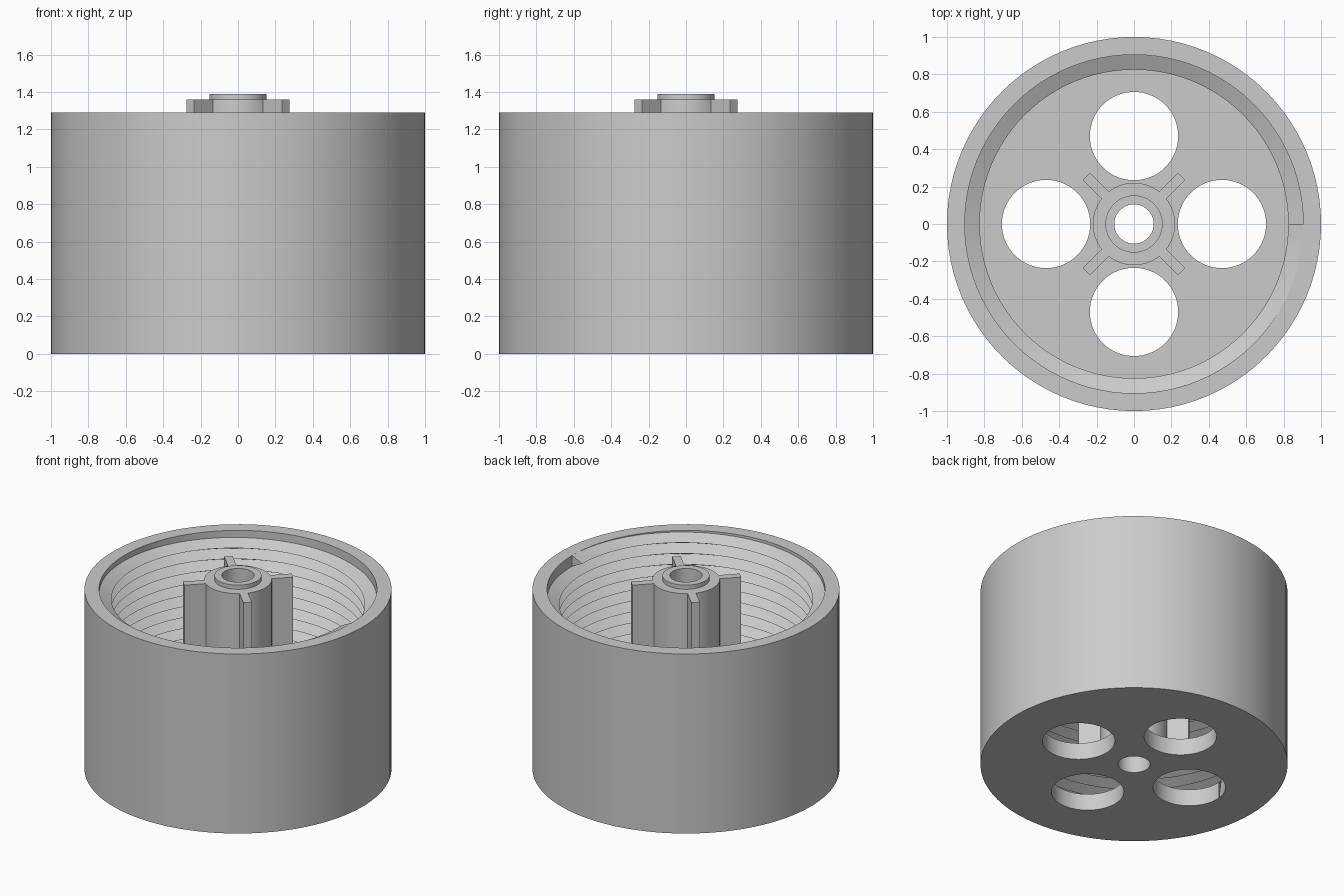
import bpy, bmesh, math
from mathutils import Matrix

if "Cube" in bpy.data.objects:
    bpy.data.objects.remove(bpy.data.objects["Cube"], do_unlink=True)

SEG = 96
HEIGHT, FLOOR = 1.29, 0.12
BORE, WALL, CREST = 0.105, 0.905, 0.825

grey = bpy.data.materials.new("light_grey")
grey.use_nodes = True
grey.diffuse_color = (0.6, 0.6, 0.6, 1)
grey.node_tree.nodes["Principled BSDF"].inputs["Base Color"].default_value = (0.6, 0.6, 0.6, 1)


def finish(name, bm):
    bmesh.ops.recalc_face_normals(bm, faces=bm.faces)
    mesh = bpy.data.meshes.new(name)
    bm.to_mesh(mesh)
    bm.free()
    mesh.materials.append(grey)
    obj = bpy.data.objects.new(name, mesh)
    bpy.context.collection.objects.link(obj)
    return obj


def lathe(name, profile, segments=SEG):
    """Revolve a closed (radius, z) profile around the z axis."""
    bm = bmesh.new()
    rings = []
    for i in range(segments):
        a = math.tau * i / segments
        rings.append([bm.verts.new((r * math.cos(a), r * math.sin(a), z)) for r, z in profile])
    n = len(profile)
    for i in range(segments):
        here, there = rings[i], rings[(i + 1) % segments]
        for j in range(n):
            k = (j + 1) % n
            bm.faces.new((here[j], there[j], there[k], here[k]))
    return finish(name, bm)


def boolean(target, tools, operation):
    """Apply boolean tools to the target, then remove them."""
    for tool in tools:
        tool.hide_render = True
        mod = target.modifiers.new("join", "BOOLEAN")
        mod.operation, mod.object, mod.solver = operation, tool, "EXACT"
    graph = bpy.context.evaluated_depsgraph_get()
    mesh = bpy.data.meshes.new_from_object(target.evaluated_get(graph))
    target.modifiers.clear()
    target.data = mesh
    for tool in tools:
        bpy.data.objects.remove(tool, do_unlink=True)


def smooth(obj):
    bpy.ops.object.select_all(action="DESELECT")
    obj.select_set(True)
    bpy.context.view_layer.objects.active = obj
    bpy.ops.object.shade_smooth_by_angle(angle=math.radians(25))


# Cup: outer wall and floor with a centre bore
cup = lathe("cup", [(BORE, 0), (1, 0), (1, HEIGHT), (WALL, HEIGHT), (WALL, FLOOR), (BORE, FLOOR)])

# Four round openings in the floor
cutters = []
for i in range(4):
    bm = bmesh.new()
    a = i * math.pi / 2
    spot = Matrix.Translation((0.47 * math.cos(a), 0.47 * math.sin(a), FLOOR / 2))
    bmesh.ops.create_cone(bm, cap_ends=True, segments=64, radius1=0.236, radius2=0.236,
                          depth=0.4, matrix=spot)
    cutters.append(finish("opening_cutter", bm))
boolean(cup, cutters, "DIFFERENCE")
smooth(cup)

# Hub: stepped tube standing on the floor
hub = lathe("hub", [(BORE, FLOOR), (0.22, FLOOR), (0.22, 1.36), (0.153, 1.36),
                    (0.153, 1.39), (BORE, 1.39)], 64)

# Four diagonal fins joined to the hub
fins = []
for i in range(4):
    bm = bmesh.new()
    bmesh.ops.create_cube(bm, size=1)
    bmesh.ops.scale(bm, vec=(0.18, 0.056, 1.36 - FLOOR), verts=bm.verts)
    bmesh.ops.translate(bm, vec=(0.27, 0, (1.36 + FLOOR) / 2), verts=bm.verts)
    bmesh.ops.rotate(bm, cent=(0, 0, 0), verts=bm.verts,
                     matrix=Matrix.Rotation(math.pi / 4 + i * math.pi / 2, 3, "Z"))
    fins.append(finish("fin", bm))
boolean(hub, fins, "UNION")
smooth(hub)

# Inner thread: a V-shaped ridge climbing the wall to the rim
TURNS = 14
pitch = (HEIGHT - FLOOR) / (TURNS + 1)
bm = bmesh.new()
rings = []
for i in range(TURNS * SEG + 1):
    a = math.tau * i / SEG
    z = FLOOR + pitch * i / SEG
    section = [(WALL, z), (CREST, z + pitch / 2), (WALL, z + pitch)]
    rings.append([bm.verts.new((r * math.cos(a), r * math.sin(a), h)) for r, h in section])
for here, there in zip(rings, rings[1:]):
    for j in range(3):
        k = (j + 1) % 3
        bm.faces.new((here[j], there[j], there[k], here[k]))
bm.faces.new(rings[0])
bm.faces.new(rings[-1])
smooth(finish("inner_thread", bm))
